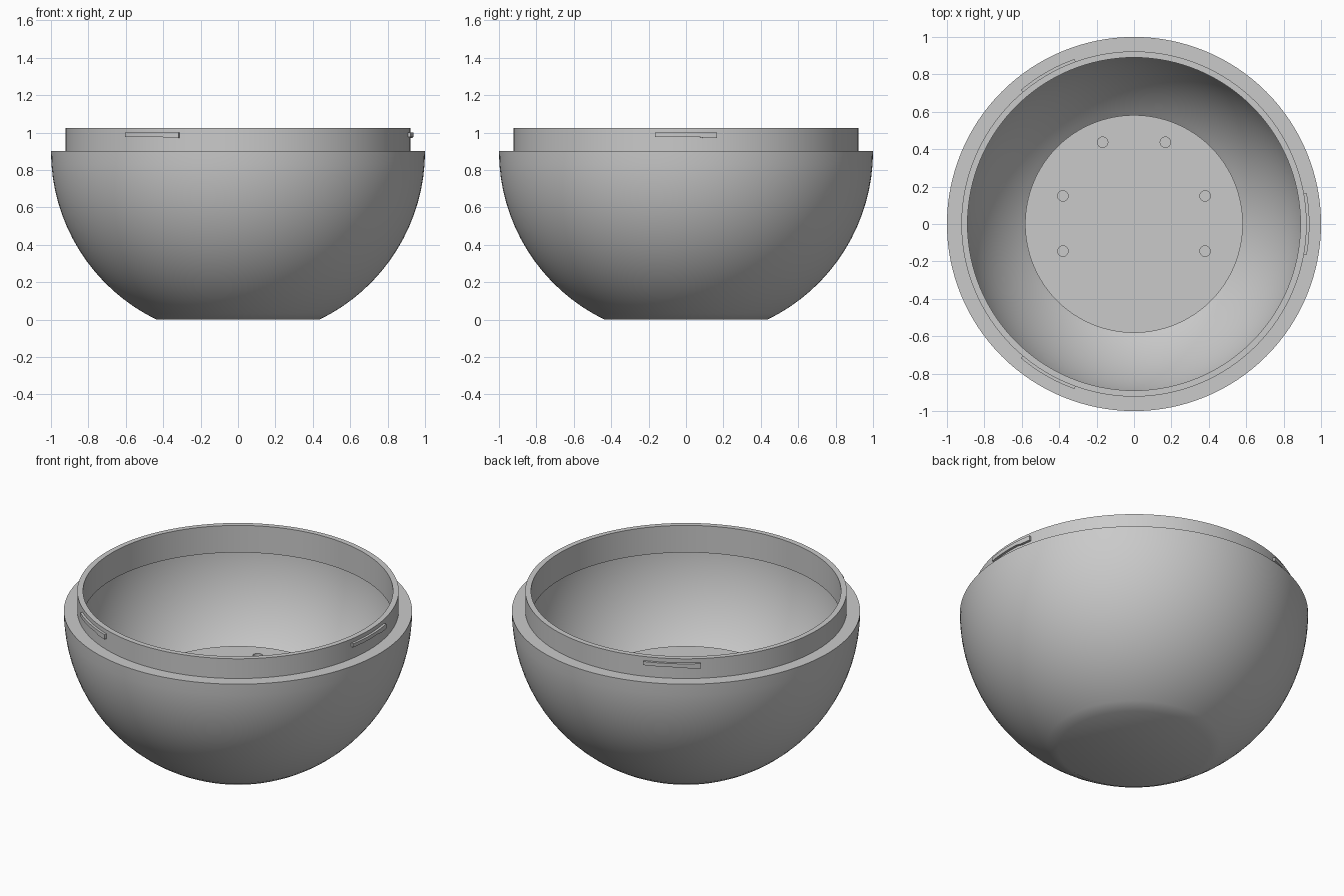
import bpy, bmesh, math
from mathutils import Matrix

if "Cube" in bpy.data.objects:
    bpy.data.objects.remove(bpy.data.objects["Cube"])

grey = bpy.data.materials.new("plain grey")
grey.use_nodes = True
colour = (0.59, 0.59, 0.59, 1)
grey.diffuse_color = colour
grey.node_tree.nodes["Principled BSDF"].inputs["Base Color"].default_value = colour


def make_object(name, bm):
    bmesh.ops.recalc_face_normals(bm, faces=bm.faces)
    mesh = bpy.data.meshes.new(name)
    bm.to_mesh(mesh)
    bm.free()
    mesh.materials.append(grey)
    obj = bpy.data.objects.new(name, mesh)
    bpy.context.collection.objects.link(obj)
    return obj


def activate(obj):
    bpy.ops.object.select_all(action='DESELECT')
    obj.select_set(True)
    bpy.context.view_layer.objects.active = obj


def shade(obj):
    activate(obj)
    bpy.ops.object.shade_smooth_by_angle(angle=math.radians(30))


def sphere_arc(radius, centre, z0, z1, n):
    """Profile points (r, z) on a sphere, between two heights."""
    a0 = math.asin((z0 - centre) / radius)
    a1 = math.asin((z1 - centre) / radius)
    angles = [a0 + (a1 - a0) * i / n for i in range(n + 1)]
    return [(radius * math.cos(a), centre + radius * math.sin(a)) for a in angles]


# Bowl: outer sphere, stepped lip, concentric hollow and raised round platform
RIM, TOP, LIP_END, PLATFORM = 0.9, 1.025, 0.853, 0.404
INNER, PLATFORM_R = 0.927, 0.582
foot = RIM - math.sqrt(INNER ** 2 - PLATFORM_R ** 2)
profile = [(0, 0)] + sphere_arc(1, RIM, 0, RIM, 16)
profile += [(0.923, RIM), (0.923, TOP), (0.89, TOP), (0.89, LIP_END)]
profile += sphere_arc(INNER, RIM, LIP_END, foot, 24)
profile += [(PLATFORM_R, PLATFORM), (0, PLATFORM)]
bm = bmesh.new()
verts = [bm.verts.new((r, 0, z)) for r, z in profile]
edges = [bm.edges.new(pair) for pair in zip(verts, verts[1:])]
bmesh.ops.spin(bm, geom=verts + edges, axis=(0, 0, 1), cent=(0, 0, 0),
               angle=math.tau, steps=128, use_duplicate=False)
bmesh.ops.remove_doubles(bm, verts=bm.verts, dist=0.0005)
bowl = make_object("bowl", bm)

# Screw holes in the platform
bm = bmesh.new()
for x, y in ((0.38, 0.15), (0.38, -0.145), (0.168, 0.437)):
    for side in (1, -1):
        bmesh.ops.create_cone(bm, cap_ends=True, segments=32, radius1=0.028, radius2=0.028,
                              depth=0.2, matrix=Matrix.Translation((side * x, y, PLATFORM)))
cutter = make_object("screw_hole_cutter", bm)
cutter.hide_render = True
holes = bowl.modifiers.new("screw holes", 'BOOLEAN')
holes.operation = 'DIFFERENCE'
holes.solver = 'EXACT'
holes.object = cutter
activate(bowl)
bpy.ops.object.modifier_apply(modifier=holes.name)
bpy.data.objects.remove(cutter)
shade(bowl)


# Locking ridges: curved bars on the lip with a deeper stop at one end
def ridge(name, middle):
    bm = bmesh.new()
    rings = []
    n = 20
    for i in range(n + 1):
        t = i / n
        a = middle + math.radians(-10.2 + 20.4 * t)
        low = 0.977 - 0.007 * min(max((t - 0.7) / 0.1, 0), 1)
        section = [(0.91, low), (0.938, low), (0.938, 1.0), (0.91, 1.0)]
        rings.append([bm.verts.new((r * math.cos(a), r * math.sin(a), z))
                      for r, z in section])
    for a, b in zip(rings, rings[1:]):
        for k in range(4):
            j = (k + 1) % 4
            bm.faces.new((a[k], a[j], b[j], b[k]))
    bm.faces.new(rings[0])
    bm.faces.new(rings[-1])
    shade(make_object(name, bm))


for i in range(3):
    ridge(f"locking_ridge_{i + 1}", math.tau * i / 3)
